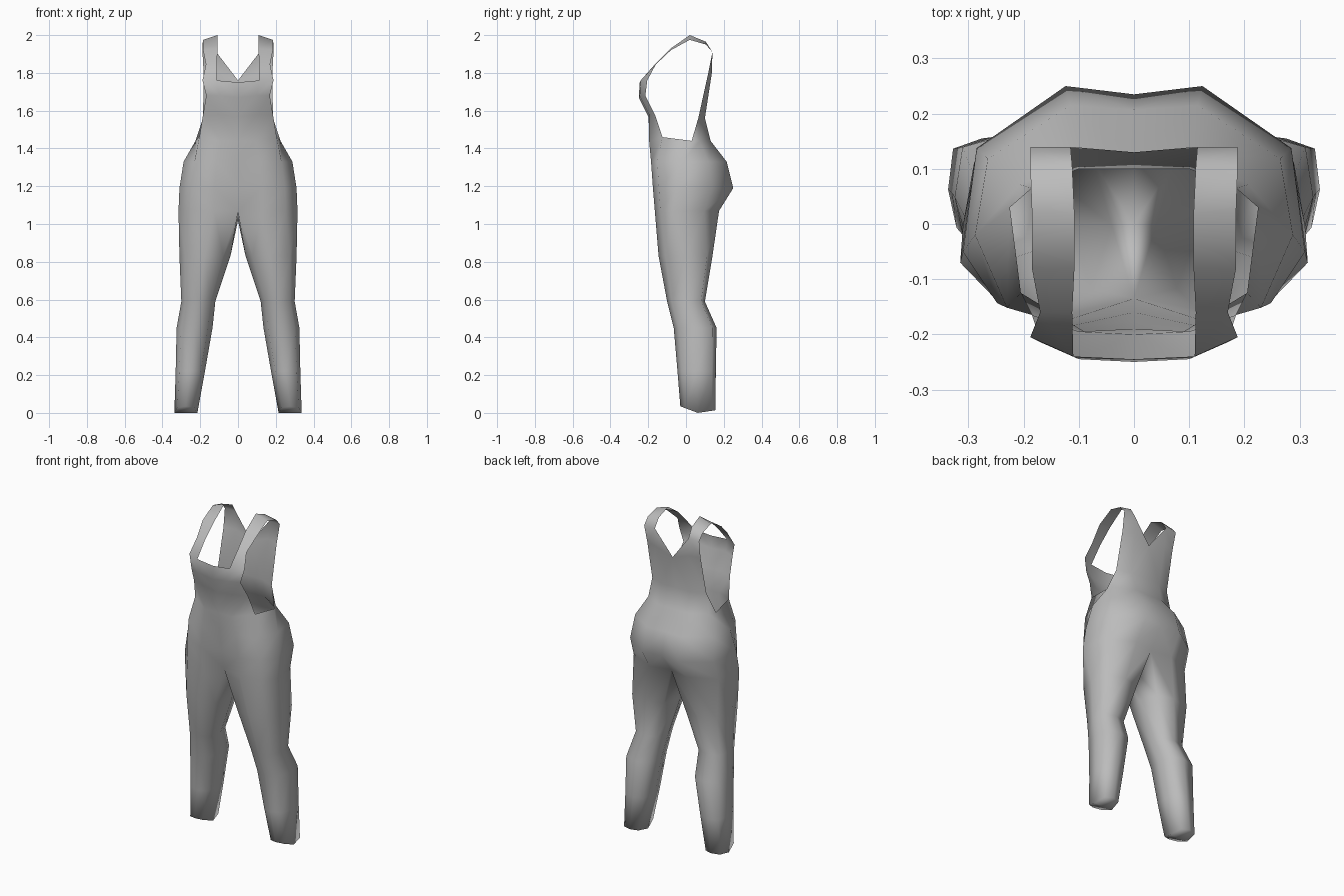
import bpy
import bmesh

cube = bpy.data.objects.get("Cube")
if cube:
    bpy.data.objects.remove(cube, do_unlink=True)

cloth = bpy.data.materials.new("grey cloth")
cloth.use_nodes = True
grey = (0.5, 0.5, 0.5, 1)
cloth.diffuse_color = grey
cloth.node_tree.nodes["Principled BSDF"].inputs["Base Color"].default_value = grey

bm = bmesh.new()


def verts(points):
    return [bm.verts.new(p) for p in points]


def bridge(low, high, closed=False):
    """Join two equally long rows of vertices with quads."""
    n = len(low)
    for i in range(n if closed else n - 1):
        j = (i + 1) % n
        bm.faces.new((low[i], low[j], high[j], high[i]))


# Leg rings run front inner, front, outer, back, back inner, inner
RING = [(-.72, -.8), (0, -1), (.75, -.75), (1, 0),
        (.85, .8), (0, 1), (-.75, .8), (-1, 0)]


def leg_ring(z, inner, outer, front, back, lift=0):
    cx, rx = (inner + outer) / 2, (outer - inner) / 2
    cy, ry = (front + back) / 2, (back - front) / 2
    return verts((cx + u * rx, cy + v * ry, z + lift * max(-v, v * .4, 0))
                 for u, v in RING)


# Half rings of the hips run from centre front round to centre back
def hip_row(z, w, front, side, back, dip=.015):
    return verts([(0, front + dip, z), (w * .4, front, z),
                  (w * .8, front * .82, z), (w, side, z),
                  (w * .92, back * .55, z), (w * .4, back, z),
                  (0, back - dip, z)])


# Leg from hem to thigh
legs = [leg_ring(0, .215, .337, -.03, .155, .035),
        leg_ring(.22, .175, .33, -.045, .158),
        leg_ring(.45, .135, .325, -.065, .162),
        leg_ring(.59, .12, .30, -.10, .10),
        leg_ring(.83, .04, .31, -.145, .14)]
for low, high in zip(legs, legs[1:]):
    bridge(low, high, True)

# Hem closed with a shallow fold from inner to outer side
hem = legs[0]
bm.faces.new((hem[7], hem[3], hem[2], hem[1], hem[0]))
bm.faces.new((hem[3], hem[7], hem[6], hem[5], hem[4]))

# Crotch, seat and waist
hips = [hip_row(1.07, .315, -.165, -.07, .175, .03),
        hip_row(1.19, .31, -.175, -.05, .25),
        hip_row(1.33, .288, -.185, -.02, .215, .008),
        hip_row(1.44, .225, -.195, .03, .13, .005)]
crotch = verts([(0, 0, 1.02)])
bridge(legs[-1], hips[0] + crotch, True)
for low, high in zip(hips, hips[1:]):
    bridge(low, high)
waist = hips[-1]
waist[2].co = (.205, -.125, 1.46)

# Bib: centre, strap line and armhole edge
bib = [waist[:3]]
for z, y, edge_y, mid, edge in [(1.57, -.2, -.165, .10, .185),
                                (1.67, -.25, -.215, .10, .168),
                                (1.75, -.245, -.205, .11, .188)]:
    bib.append(verts([(0, y, z), (mid, y + .005, z + .01), (edge, edge_y, z + .01)]))
for low, high in zip(bib, bib[1:]):
    bridge(low, high)

# Back panel: armhole edge, strap line and centre
back = [waist[4:],
        verts([(.185, .065, 1.56), (.10, .10, 1.56), (0, .10, 1.56)]),
        verts([(.182, .118, 1.8), (.11, .137, 1.8), (0, .13, 1.76)])]
for low, high in zip(back, back[1:]):
    bridge(low, high)
bm.faces.new((waist[3], waist[4], back[1][0]))

# Shoulder strap from bib over to back panel
strap = [bib[-1][1:]]
for y, z, inner, outer, drop in [(-.16, 1.85, .112, .17, .005),
                                 (-.08, 1.93, .108, .185, .01),
                                 (.02, 2, .108, .185, .025),
                                 (.105, 1.965, .112, .188, .015),
                                 (.14, 1.91, .115, .188, 0)]:
    strap.append(verts([(inner, y, z), (outer, y, z - drop)]))
strap.append([back[-1][1], back[-1][0]])
for low, high in zip(strap, strap[1:]):
    bridge(low, high)

# Web filling the side of the V neckline at the back
bm.faces.new((back[-1][2], back[-1][1], strap[-2][0]))

bmesh.ops.recalc_face_normals(bm, faces=bm.faces[:])
# Outward direction is checked on the front of the waist
bm.normal_update()
front_face = min(bm.faces, key=lambda f: f.calc_center_median().y)
if front_face.normal.y > 0:
    bmesh.ops.reverse_faces(bm, faces=bm.faces[:])
for face in bm.faces:
    face.smooth = True

mesh = bpy.data.meshes.new("overalls")
bm.to_mesh(mesh)
bm.free()
mesh.materials.append(cloth)
overalls = bpy.data.objects.new("overalls", mesh)
bpy.context.collection.objects.link(overalls)

# Second half
mirror = overalls.modifiers.new("other half", 'MIRROR')
mirror.use_clip = True
mirror.merge_threshold = .002
